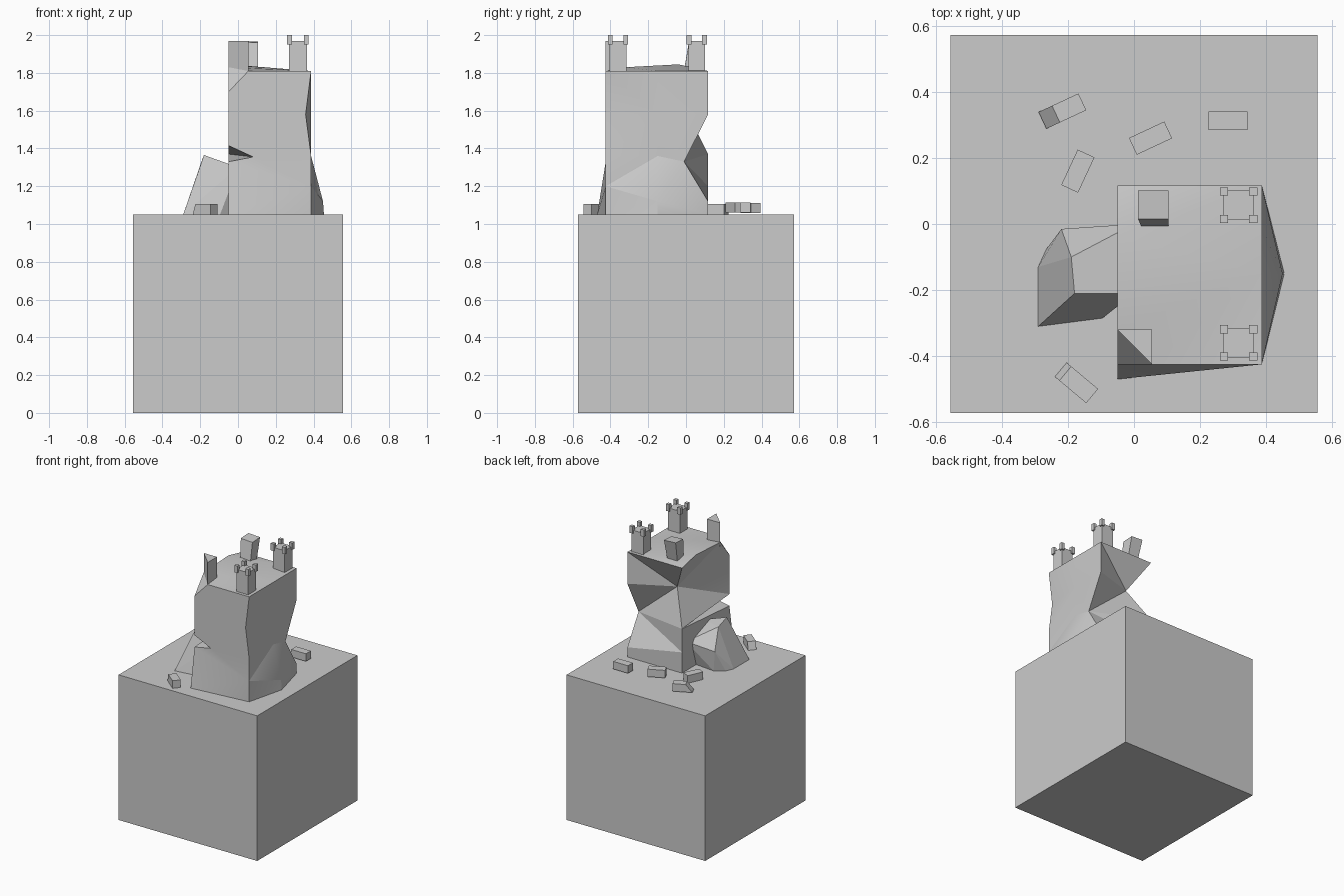
import bpy, bmesh, math
from mathutils import Vector, Matrix

old = bpy.data.objects.get("Cube")
if old:
    bpy.data.objects.remove(old, do_unlink=True)

stone = bpy.data.materials.new("grey_stone")
stone.use_nodes = True
GREY = (0.6, 0.6, 0.6, 1)
stone.diffuse_color = GREY
stone.node_tree.nodes["Principled BSDF"].inputs["Base Color"].default_value = GREY


def finish(name, bm):
    bmesh.ops.recalc_face_normals(bm, faces=bm.faces)
    mesh = bpy.data.meshes.new(name)
    bm.to_mesh(mesh)
    bm.free()
    mesh.materials.append(stone)
    ob = bpy.data.objects.new(name, mesh)
    bpy.context.collection.objects.link(ob)
    return ob


def add_box(bm, lo, hi):
    lo, hi = Vector(lo), Vector(hi)
    mat = Matrix.Translation((lo + hi) / 2) @ Matrix.Diagonal((*(hi - lo), 1))
    return bmesh.ops.create_cube(bm, size=1, matrix=mat)["verts"]


def prism(name, bottom, top):
    bm = bmesh.new()
    low = [bm.verts.new(p) for p in bottom]
    high = [bm.verts.new(p) for p in top]
    bm.faces.new(low)
    bm.faces.new(high)
    for i in range(len(low)):
        j = (i + 1) % len(low)
        bm.faces.new((low[i], low[j], high[j], high[i]))
    return finish(name, bm)


# Square block that carries the ruin
bm = bmesh.new()
add_box(bm, (-.555, -.573, 0), (.555, .573, 1.05))
finish("base_block", bm)

# Eroded tower: one column of points per corner, bottom to top
X0, X1, Y0, Y1, G, T = -.05, .387, -.425, .117, 1.05, 1.81
columns = [
    [(X0, -.47, G), (X0, Y0, 1.33), (.08, Y0, 1.355), (X0, Y0, 1.415), (X0, Y0, 1.70)],
    [(X1, Y0, G), (X1, Y0, 1.2), (X1, Y0, 1.36), (.358, Y0, 1.58), (X1, Y0, T)],
    [(.455, -.15, G), (.45, -.15, 1.12), (X1, -.15, 1.36), (X1, -.15, 1.58), (X1, -.15, T)],
    [(X1, Y1, G), (X1, Y1, 1.12), (X1, -.01, 1.33), (X1, Y1, 1.58), (X1, Y1, T)],
    [(X0, Y1, G), (X0, Y1, 1.2), (X0, Y1, 1.37), (.07, 0, 1.6), (X0, Y1, T)],
]
bm = bmesh.new()
cols = [[bm.verts.new(p) for p in c] for c in columns]
cut_front = bm.verts.new((.055, Y0, T))
cut_side = bm.verts.new((X0, -.32, 1.83))
ridge = bm.verts.new((X0, -.04, 1.845))
for i, a in enumerate(cols):
    b = cols[(i + 1) % 5]
    for k in range(4):
        face = [a[k], b[k], b[k + 1], a[k + 1]]
        if k == 3 and i == 0:
            face.insert(3, cut_front)
        if k == 3 and i == 4:
            face[3:3] = [cut_side, ridge]
        bm.faces.new(face)
bm.faces.new([c[0] for c in cols])
bm.faces.new([cut_front] + [c[4] for c in cols[1:]] + [ridge, cut_side])
bm.faces.new((cols[0][4], cut_front, cut_side))
bmesh.ops.triangulate(bm, faces=bm.faces)
tower = finish("eroded_tower", bm)
bpy.ops.object.select_all(action='DESELECT')
tower.select_set(True)
bpy.context.view_layer.objects.active = tower
bpy.ops.object.shade_smooth_by_angle(angle=math.radians(15))

# Leaning rock against the right wall
rock = [(-.29, -.31, G), (-.245, -.225, 1.18), (-.18, -.21, 1.365), (-.19, -.1, 1.34),
        (-.29, -.13, G), (-.265, -.075, G), (-.22, -.015, 1.2), (-.2, -.03, G),
        (.0, .0, 1.22), (.0, -.21, 1.3), (-.095, -.285, G), (-.05, -.23, 1.17),
        (.0, -.05, G), (.0, -.21, G)]
bm = bmesh.new()
for p in rock:
    bm.verts.new(p)
hull = bmesh.ops.convex_hull(bm, input=bm.verts)
bmesh.ops.delete(bm, geom=[v for v in bm.verts if not v.link_faces], context='VERTS')
finish("leaning_rock", bm)

# Two intact turrets with corner merlons
for name, cy in (("front_turret", -.36), ("back_turret", .057)):
    cx, h, m = .317, .047, .0125
    bm = bmesh.new()
    add_box(bm, (cx - h, cy - h + .003, 1.8), (cx + h, cy + h - .003, 1.97))
    for sx in (-1, 1):
        for sy in (-1, 1):
            x, y = cx + sx * .0445, cy + sy * .0415
            add_box(bm, (x - m, y - m, 1.95), (x + m, y + m, 2.0))
    finish(name, bm)

# Turret split along its diagonal
tri = [(X0, -.32), (.055, Y0), (.055, -.32)]
prism("split_turret", [(x, y, 1.8) for x, y in tri], [(x, y, 1.97) for x, y in tri])

# Turret leaning backwards
prism("leaning_turret",
      [(.025, -.012, 1.8), (.105, -.012, 1.8), (.105, .06, 1.8), (.025, .06, 1.8)],
      [(.012, .015, 1.965), (.105, .015, 1.96), (.105, .102, 1.965), (.012, .102, 1.97)])

# Fallen stones: position, turn, height above the ground, slope of the left end
stones = [(-.21, .345, 25, .007, .03), (.285, .313, 0, .01, 0), (.05, .26, 25, .01, 0),
          (-.17, .16, 65, 0, 0), (-.172, -.483, -40, 0, .012)]
for n, (x, y, turn, lift, slope) in enumerate(stones):
    bm = bmesh.new()
    verts = add_box(bm, (-.059, -.028, 0), (.059, .028, .055))
    for v in verts:
        if v.co.x < 0:
            v.co.x += slope if v.co.z > .03 else -slope / 2
    bm.transform(Matrix.Translation((x, y, G + lift)) @ Matrix.Rotation(math.radians(turn), 4, 'Z'))
    finish(f"fallen_stone_{n + 1}", bm)
